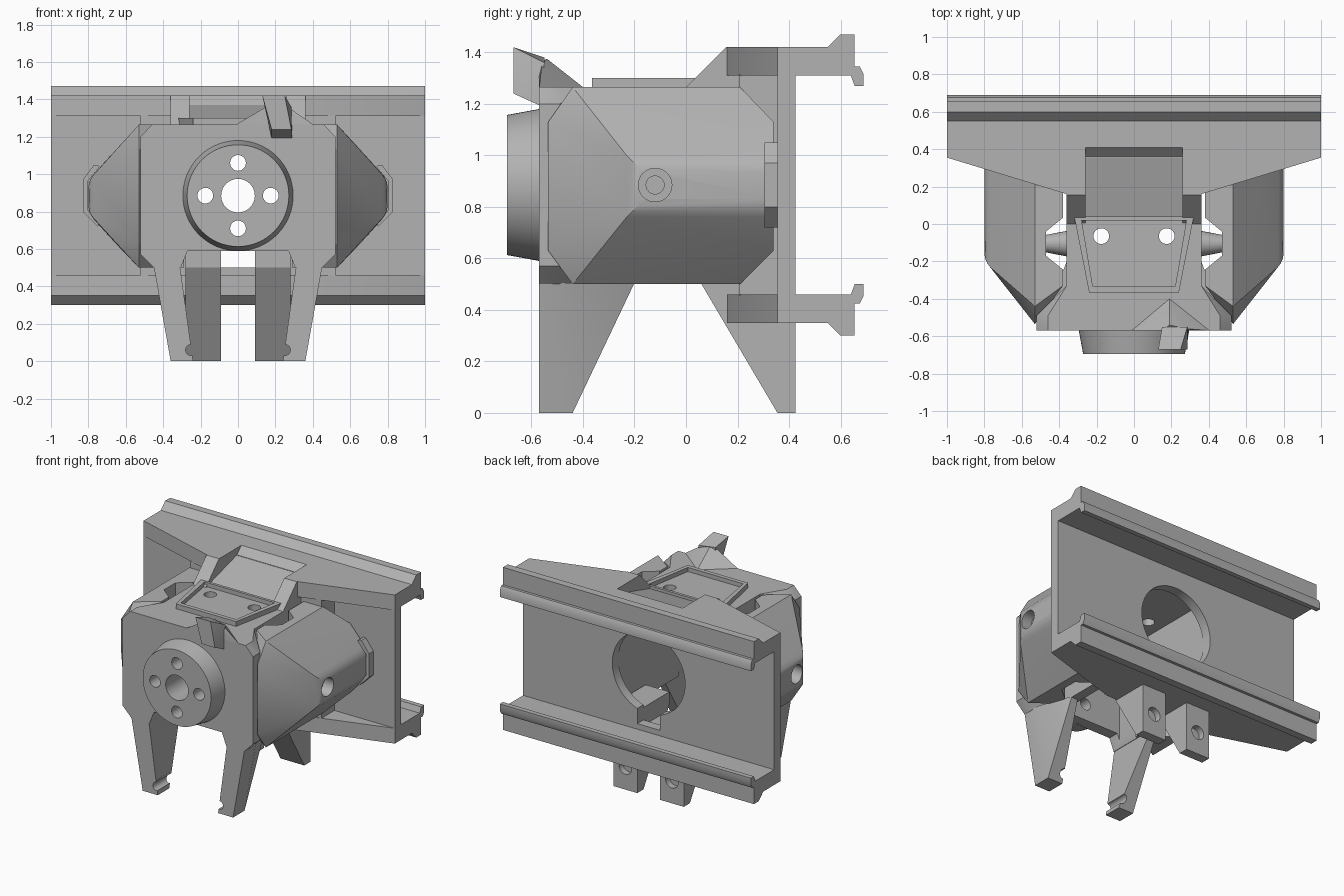
import bpy, bmesh, math
from mathutils import Matrix, Vector

cube = bpy.data.objects.get("Cube")
if cube:
    bpy.data.objects.remove(cube, do_unlink=True)

grey = bpy.data.materials.new("plain grey")
grey.use_nodes = True
COLOR = (0.45, 0.45, 0.45, 1)
grey.diffuse_color = COLOR
grey.node_tree.nodes["Principled BSDF"].inputs["Base Color"].default_value = COLOR
MID = 0.885      # height of the main axis
SIDES = (("left", 1), ("right", -1))


def finish(name, bm):
    bmesh.ops.recalc_face_normals(bm, faces=bm.faces)
    me = bpy.data.meshes.new(name)
    bm.to_mesh(me)
    bm.free()
    me.materials.append(grey)
    ob = bpy.data.objects.new(name, me)
    bpy.context.collection.objects.link(ob)
    return ob


def place(axis, u, v, w):
    return {"x": (w, u, v), "y": (u, w, v), "z": (u, v, w)}[axis]


def prism(name, pts, axis, a, b):
    """Extrude a 2D outline along an axis from a to b."""
    bm = bmesh.new()
    low = [bm.verts.new(place(axis, u, v, a)) for u, v in pts]
    high = [bm.verts.new(place(axis, u, v, b)) for u, v in pts]
    bm.faces.new(low)
    bm.faces.new(high)
    n = len(pts)
    for i in range(n):
        j = (i + 1) % n
        bm.faces.new((low[i], low[j], high[j], high[i]))
    return finish(name, bm)


def box(name, x, y, z):
    return prism(name, [(x[0], y[0]), (x[1], y[0]), (x[1], y[1]), (x[0], y[1])], "z", *z)


def hull_mesh(pts, s=1):
    bm = bmesh.new()
    for x, y, z in pts:
        bm.verts.new((x * s, y, z))
    out = bmesh.ops.convex_hull(bm, input=bm.verts)
    junk = [g for g in out["geom_interior"] if isinstance(g, bmesh.types.BMVert)]
    bmesh.ops.delete(bm, geom=junk, context="VERTS")
    bmesh.ops.dissolve_limit(bm, angle_limit=0.02, verts=bm.verts, edges=bm.edges)
    return bm


def hull(name, pts, s=1):
    return finish(name, hull_mesh(pts, s))


def rod(name, axis, center, r1, r2, length, n=48):
    """Cylinder or cone whose first radius is at the low end of the axis."""
    turn = {"x": Matrix.Rotation(math.pi / 2, 4, "Y"),
            "y": Matrix.Rotation(-math.pi / 2, 4, "X"), "z": Matrix()}[axis]
    bm = bmesh.new()
    bmesh.ops.create_cone(bm, cap_ends=True, segments=n, radius1=r1, radius2=r2,
                          depth=length, matrix=Matrix.Translation(Vector(center)) @ turn)
    return finish(name, bm)


def cut(target, *cutters):
    for c in cutters:
        mod = target.modifiers.new("cut", "BOOLEAN")
        mod.operation = "DIFFERENCE"
        mod.solver = "EXACT"
        mod.object = c
        c.hide_render = True
        bpy.context.view_layer.objects.active = target
        bpy.ops.object.modifier_apply(modifier=mod.name)
        bpy.data.objects.remove(c, do_unlink=True)


# Back plate with a hooked rail along the top and bottom
half = [(0.355, 0.535), (0.55, 0.535), (0.60, 0.585), (0.655, 0.585), (0.655, 0.46),
        (0.675, 0.46), (0.69, 0.43), (0.69, 0.385), (0.655, 0.385), (0.64, 0.425),
        (0.425, 0.425)]
outline = [(y, MID + h) for y, h in half] + [(y, MID - h) for y, h in reversed(half)]
plate = prism("rail_plate", outline, "x", -1, 1)
cut(plate,
    rod("bore", "y", (0, 0.39, MID), 0.29, 0.29, 0.2),
    box("slot", (-0.09, 0.09), (0.3, 0.5), (0.5, MID)),
    prism("recess", [(0.3, 1.37), (0.36, 1.37), (0.41, 1.42), (0.41, 1.5), (0.3, 1.5)],
          "x", -0.26, 0.26))

# Gussets bracing the plate
prism("bottom_gusset", [(-1, 0.355), (-0.36, 0.16), (0.36, 0.16), (1, 0.355)],
      "z", 0.35, 0.46)
prism("recess_floor", [(0.04, 1.25), (0.04, 1.28), (0.36, 1.37), (0.36, 1.25)],
      "x", -0.26, 0.26)
for side, s in SIDES:
    prism(side + "_top_gusset", [(0.26 * s, 0.16), (0.36 * s, 0.16), (s, 0.355),
                                 (0.26 * s, 0.355)], "z", 1.31, 1.42)
    prism(side + "_top_arm", [(0.0, 1.25), (0.0, 1.265), (0.155, 1.42), (0.356, 1.42),
                              (0.356, 1.25)], "x", 0.26 * s, 0.36 * s)
    box(side + "_shell_mount", (0.35 * s, 0.52 * s), (0.205, 0.357), (0.455, 1.315))

# Hollow body with a wider faceted front wall
octagon = [(0.45, 0.5), (0.52, 0.57), (0.52, 1.2), (0.46, 1.265)]
front = [(x * s, y, z) for s in (1, -1) for y in (-0.57, -0.49) for x, z in octagon]
front += [(x, -0.33, z) for x in (-0.36, 0.36) for z in (0.5, 1.265)]
front_wall = hull("front_wall", front)
body = box("body", (-0.36, 0.36), (-0.33, 0.356), (0.5, 1.265))
arch = [(-0.31, 0.49), (-0.27, 0.59), (0.27, 0.59), (0.31, 0.49)]
cut(front_wall, prism("arch", arch, "y", -0.6, -0.3),
    box("cavity", (-0.29, 0.29), (-0.49, -0.3), (0.4, 1.2)))
cut(body, box("cavity", (-0.29, 0.29), (-0.4, 0.4), (0.4, 1.2)))

# Round motor flange with a centre bore and four bolt holes
flange = rod("front_flange", "y", (0, -0.627, MID), 0.272, 0.297, 0.136, 64)
spots = [(0, 0, 0.09)] + [(0.175 * math.cos(a), 0.175 * math.sin(a), 0.042)
                          for a in (0, math.pi / 2, math.pi, -math.pi / 2)]
for part in (flange, front_wall):
    cut(part, *[rod("hole", "y", (x, -0.58, MID + z), r, r, 0.4, 32) for x, z, r in spots])

# Raised tray on the roof, with two through holes
tray = prism("roof_tray", [(-0.32, 0.04), (0.32, 0.04), (0.24, -0.365), (-0.24, -0.365)],
             "z", 1.25, 1.30)
cut(tray, prism("tray_inside", [(-0.28, 0.02), (0.28, 0.02), (0.22, -0.335),
                                (-0.22, -0.335)], "z", 1.27, 1.4))
for part in (tray, body):
    cut(part, *[rod("hole", "z", (0.175 * s, -0.065, 1.25), 0.042, 0.042, 0.3, 32)
                for s in (1, -1)])

# Hooked finger above the flange, on its faceted base
hull("finger", [(0.13, -0.67, 1.42), (0.25, -0.67, 1.42), (0.15, -0.55, 1.38),
                (0.285, -0.55, 1.36), (0.18, -0.67, 1.24), (0.285, -0.67, 1.24),
                (0.18, -0.56, 1.19), (0.29, -0.56, 1.19)])
hull("finger_base", [(-0.02, -0.57, 1.26), (0.41, -0.57, 1.26), (0.19, -0.4, 1.265),
                     (0.15, -0.57, 1.36), (0.28, -0.56, 1.35), (0.19, -0.54, 1.375)])

for side, s in SIDES:
    # Faceted side shell
    rim = [(-0.535, 0.63), (-0.44, 0.5), (0.21, 0.5), (0.34, 0.63),
           (0.34, 1.13), (0.21, 1.265), (-0.44, 1.265), (-0.535, 1.13)]
    pts = [(0.53, y, z) for y, z in rim]
    pts += [(0.38, max(y, -0.33), z) for y, z in rim]
    pts += [(0.655, 0.34, 0.63), (0.655, 0.34, 1.13)]
    pts += [(0.8, y, z) for y in (-0.2, 0.34) for z in (0.79, 0.97)]
    bm = hull_mesh(pts, s)
    outer = [e for e in bm.edges if all(abs(v.co.x) > 0.75 and v.co.y < 0.35 for v in e.verts)
             and any(v.co.y < 0 for v in e.verts)]
    bmesh.ops.bevel(bm, geom=outer, offset=0.04, segments=3, profile=0.5, affect="EDGES")
    shell = finish(side + "_shell", bm)
    notch = [(0.36, 0.05), (0.47, -0.04), (0.47, -0.17), (0.36, -0.26)]
    cut(shell, prism("notch", [(x * s, y) for x, y in notch], "z", 0.4, 1.4),
        rod("counterbore", "x", (0.78 * s, -0.12, MID), 0.065, 0.065, 0.12, 32),
        rod("screw_hole", "x", (0.7 * s, -0.12, MID), 0.035, 0.035, 0.2, 24))
    r_in, r_out = (0.07, 0.045) if s > 0 else (0.045, 0.07)
    rod(side + "_screw_boss", "x", (0.415 * s, -0.105, MID), r_in, r_out, 0.13, 24)

    # Thin clip wrapping the back of the shell
    clip = [(0.75, 1.05), (0.77, 1.05), (0.83, 0.97), (0.83, 0.80), (0.75, 0.72),
            (0.74, 0.73), (0.805, 0.81), (0.805, 0.96), (0.74, 1.04)]
    prism(side + "_clip", [(x * s, z) for x, z in clip], "y", 0.305, 0.36)

    # Tapered front leg with a cable notch at the foot
    leg = hull(side + "_front_leg",
               [(x, y, 0) for x in (0.24, 0.36) for y in (-0.57, -0.44)]
               + [(x, y, 0.505) for x in (0.31, 0.45) for y in (-0.57, -0.44)]
               + [(0.31, -0.2, 0.505), (0.36, -0.2, 0.505)], s)
    cut(leg, rod("foot_notch", "y", (0.25 * s, -0.5, 0.06), 0.03, 0.03, 0.4, 24),
        box("catch", (0.2 * s, 0.255 * s), (-0.6, -0.3), (0.1, 0.15)))

    # Wedge-shaped rear tab with a recessed screw seat
    tab = prism(side + "_rear_tab", [(0.425, 0), (0.355, 0), (0.06, 0.5), (0.06, 0.59),
                                     (0.36, 0.59), (0.36, 0.4), (0.425, 0.4)],
                "x", 0.09 * s, 0.28 * s)
    cut(tab, rod("seat", "y", (0.185 * s, 0.42, 0.16), 0.05, 0.05, 0.08, 32))

# Smooth the round surfaces and keep the edges crisp
bpy.ops.object.select_all(action="DESELECT")
for ob in bpy.context.scene.objects:
    if ob.type == "MESH":
        ob.select_set(True)
        bpy.context.view_layer.objects.active = ob
bpy.ops.object.shade_smooth_by_angle(angle=math.radians(28))
